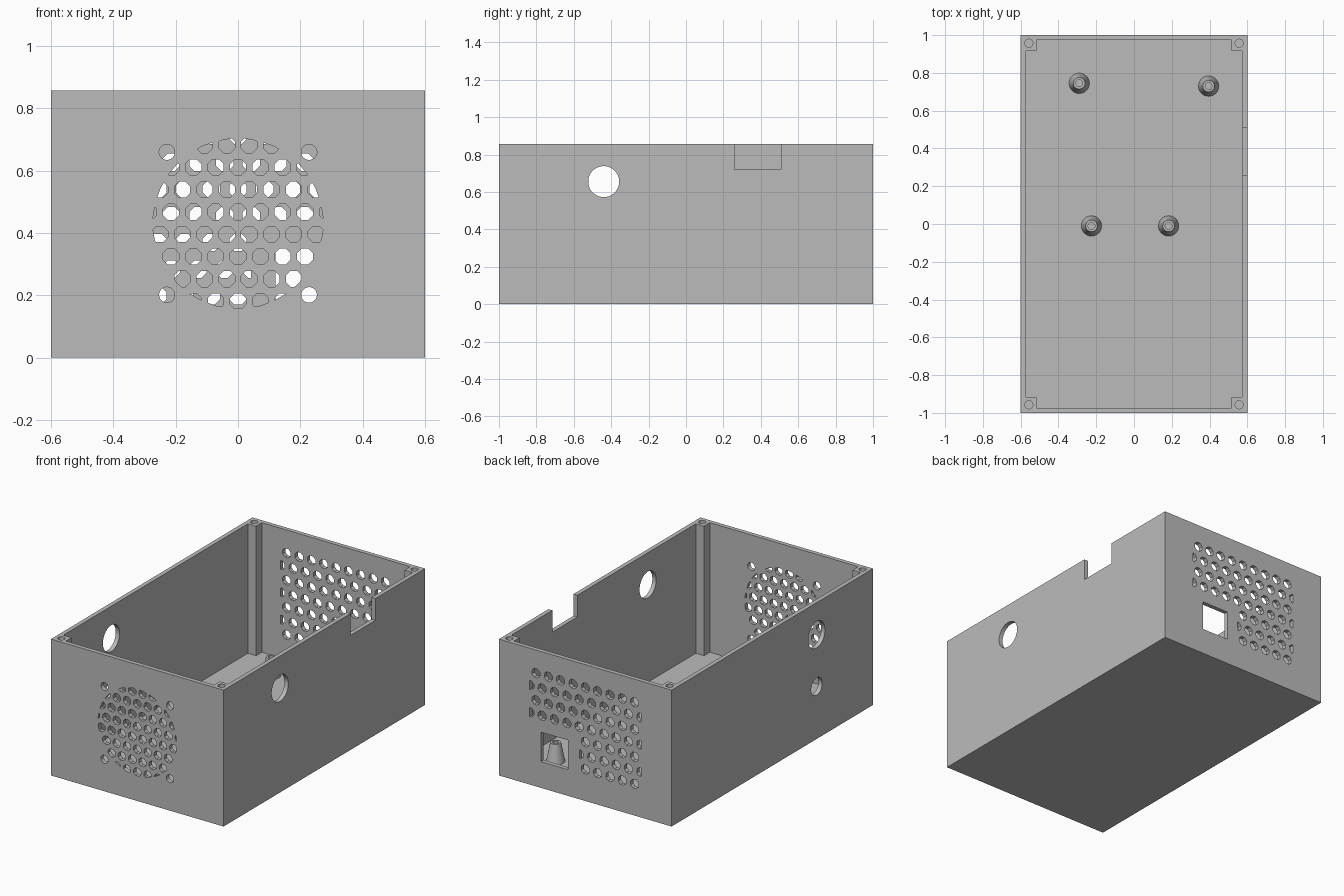
import bpy, bmesh, math

if "Cube" in bpy.data.objects:
    bpy.data.objects.remove(bpy.data.objects["Cube"])

X, Y, H = 0.6, 1.0, 0.857          # outer half width, half length, height
WALL, FLOOR, POST = 0.027, 0.043, 0.084

grey = bpy.data.materials.new("plain grey")
grey.use_nodes = True
grey.diffuse_color = (0.5, 0.5, 0.5, 1)
grey.node_tree.nodes["Principled BSDF"].inputs["Base Color"].default_value = (0.5, 0.5, 0.5, 1)


def circle(cx, cy, r, n=28):
    return [(cx + r * math.cos(math.tau * (i + 0.5) / n),
             cy + r * math.sin(math.tau * (i + 0.5) / n)) for i in range(n)]


def rect(x0, y0, x1, y1):
    return [(x0, y0), (x1, y0), (x1, y1), (x0, y1)]


def clip(poly, planes):
    """Trim a convex outline to a*x + b*y <= d for every plane."""
    for a, b, d in planes:
        out = []
        for p, q in zip(poly, poly[1:] + poly[:1]):
            dp, dq = a * p[0] + b * p[1] - d, a * q[0] + b * q[1] - d
            if dp <= 0:
                out.append(p)
            if dp * dq < 0:
                t = dp / (dp - dq)
                out.append((p[0] + t * (q[0] - p[0]), p[1] + t * (q[1] - p[1])))
        poly = out
    return poly


def prism(bm, poly, axis, lo, hi):
    """Extrude an outline along the axis x, y or z."""
    place = {"x": lambda u, v, w: (w, u, v),
             "y": lambda u, v, w: (u, w, v),
             "z": lambda u, v, w: (u, v, w)}[axis]
    ends = [[bm.verts.new(place(u, v, w)) for u, v in poly] for w in (lo, hi)]
    for ring in ends:
        bm.faces.new(ring)
    n = len(poly)
    for i in range(n):
        j = (i + 1) % n
        bm.faces.new((ends[0][i], ends[0][j], ends[1][j], ends[1][i]))


def finish(bm, name):
    bmesh.ops.recalc_face_normals(bm, faces=bm.faces)
    mesh = bpy.data.meshes.new(name)
    bm.to_mesh(mesh)
    bm.free()
    mesh.materials.append(grey)
    ob = bpy.data.objects.new(name, mesh)
    bpy.context.collection.objects.link(ob)
    return ob


def smooth(ob):
    bpy.ops.object.select_all(action="DESELECT")
    ob.select_set(True)
    bpy.context.view_layer.objects.active = ob
    bpy.ops.object.shade_smooth_by_angle(angle=math.radians(30))


# Solid block for the case
bm = bmesh.new()
prism(bm, rect(-X, -Y, X, Y), "z", 0, H)
case = finish(bm, "case")

# Cavity with notched corners, which leaves the corner posts standing
ix, iy, px, py = X - WALL, Y - WALL, X - POST, Y - POST
quarter = [(ix, py), (px, py), (px, iy)]
outline = (quarter + [(-x, y) for x, y in quarter[::-1]]
           + [(-x, -y) for x, y in quarter] + [(x, -y) for x, y in quarter[::-1]])
bm = bmesh.new()
prism(bm, outline, "z", FLOOR, H + 0.1)
cavity = finish(bm, "cavity_cutter")

# All openings in the walls
bm = bmesh.new()
FRONT, BACK = (-Y - 0.05, -Y + 0.06), (Y - 0.06, Y + 0.05)

# Fan grille: staggered holes trimmed to a disc, with four screw holes
CZ, R = 0.43, 0.272
disc = [(math.cos(a), math.sin(a), R + CZ * math.sin(a))
        for a in (math.tau * i / 36 for i in range(36))]
step = 0.0716
for row in range(8):
    for col in range(-5, 5):
        x = (col + (0.5 if row % 2 == 0 else 0)) * step
        hole = clip(circle(x, 0.682 - row * step, 0.0275, 8), disc)
        if len(hole) > 2:
            prism(bm, hole, "y", *FRONT)
for sx in (-1, 1):
    for sz in (-1, 1):
        prism(bm, circle(sx * 0.228, CZ + sz * 0.229, 0.025), "y", *FRONT)

# Back vent: staggered holes trimmed to a rectangle, clear of the socket
step = 0.0857
for row in range(7):
    right_limit = 0.041 if row < 3 else 0.386
    for col in range(-5, 5):
        x = (col + (0.5 if row % 2 else 0)) * step
        hole = clip(circle(x, 0.198 + row * step, 0.03, 8),
                    [(1, 0, right_limit), (-1, 0, 0.386)])
        if len(hole) > 2:
            prism(bm, hole, "y", *BACK)
prism(bm, rect(0.12, 0.165, 0.308, 0.35), "y", *BACK)

# Side holes and the notch in the rim
for s in (-1, 1):
    prism(bm, circle(-0.44, 0.655, 0.083, 32), "x", s * X - 0.06, s * X + 0.06)
prism(bm, circle(-0.44, 0.33, 0.055), "x", -X - 0.06, -X + 0.06)
prism(bm, rect(0.26, 0.72, 0.508, H + 0.1), "x", X - 0.06, X + 0.06)

# Screw holes in the corner posts
for sx in (-1, 1):
    for sy in (-1, 1):
        prism(bm, circle(sx * 0.557, sy * 0.957, 0.0215), "z", H - 0.2, H + 0.1)
openings = finish(bm, "openings_cutter")

# Cut the case and bake the result
for cutter in (cavity, openings):
    cutter.hide_render = True
    mod = case.modifiers.new(cutter.name, "BOOLEAN")
    mod.operation, mod.solver, mod.object = "DIFFERENCE", "EXACT", cutter
baked = bpy.data.meshes.new_from_object(
    case.evaluated_get(bpy.context.evaluated_depsgraph_get()))
case.modifiers.clear()
case.data = baked
for cutter in (cavity, openings):
    bpy.data.objects.remove(cutter)
smooth(case)

# Tapered standoffs with a screw hole, spun from a profile
profile = [(0.054, 0), (0.031, 0.118), (0.018, 0.118), (0.018, 0.005), (0, 0.005)]
for i, (x, y) in enumerate([(-0.29, 0.745), (0.395, 0.73), (-0.225, -0.01), (0.183, -0.01)]):
    bm = bmesh.new()
    vs = [bm.verts.new((r, 0, z)) for r, z in profile]
    es = [bm.edges.new(pair) for pair in zip(vs, vs[1:])]
    bmesh.ops.spin(bm, geom=vs + es, cent=(0, 0, 0), axis=(0, 0, 1),
                   angle=math.tau, steps=28, use_duplicate=False)
    bmesh.ops.remove_doubles(bm, verts=bm.verts, dist=0.0005)
    post = finish(bm, f"standoff_{i + 1}")
    post.location = (x, y, FLOOR)
    smooth(post)
